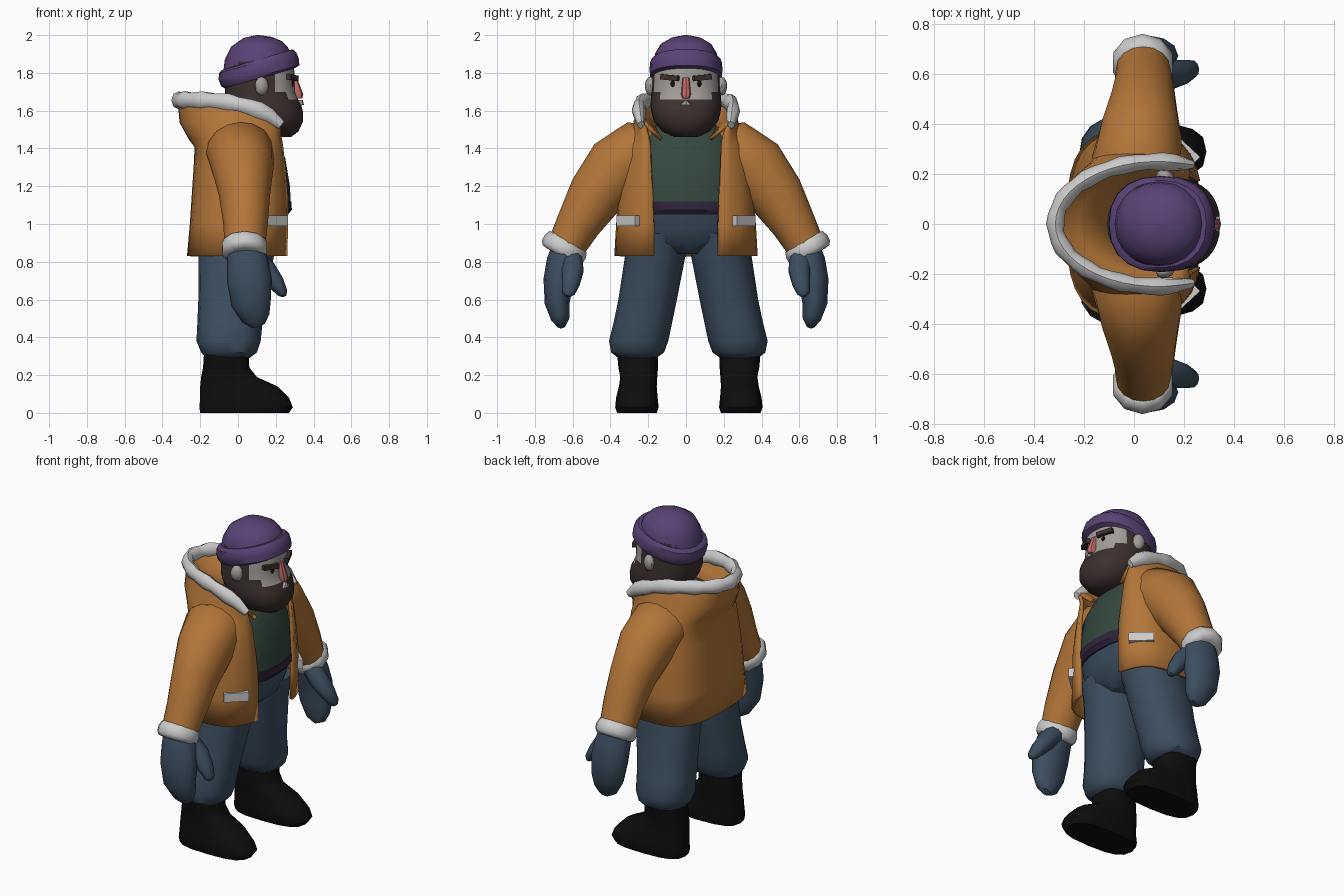
import bpy, bmesh, math
from mathutils import Vector, Matrix, Euler

if "Cube" in bpy.data.objects:
    bpy.data.objects.remove(bpy.data.objects["Cube"])

COLORS = dict(orange=(.45, .18, .04), blue=(.045, .075, .115), purple=(.1, .055, .18),
              black=(.004, .004, .004), beard=(.045, .03, .028), skin=(.36, .34, .32),
              green=(.035, .065, .05), nose=(.6, .16, .15), belt=(.03, .018, .045))
MATS = {}


def mat(key):
    if key not in MATS:
        MATS[key] = bpy.data.materials.new(key)
        MATS[key].diffuse_color = (*COLORS[key], 1)
    return MATS[key]


def finish(name, bm, color=None, mirror=False, angle=40):
    bmesh.ops.recalc_face_normals(bm, faces=bm.faces)
    me = bpy.data.meshes.new(name)
    bm.to_mesh(me)
    bm.free()
    ob = bpy.data.objects.new(name, me)
    bpy.context.collection.objects.link(ob)
    if color:
        me.materials.append(mat(color))
    bpy.ops.object.select_all(action='DESELECT')
    ob.select_set(True)
    bpy.context.view_layer.objects.active = ob
    bpy.ops.object.shade_smooth_by_angle(angle=math.radians(angle))
    if mirror:
        m = ob.modifiers.new('mirror', 'MIRROR')
        m.use_axis = (False, True, False)
    return ob


def skin_rings(rings, closed=True):
    bm = bmesh.new()
    vs = [[bm.verts.new(p) for p in r] for r in rings]
    n = len(vs[0])
    for a, b in zip(vs, vs[1:]):
        for i in range(n if closed else n - 1):
            j = (i + 1) % n
            bm.faces.new((a[i], a[j], b[j], b[i]))
    if closed:
        bm.faces.new(vs[0])
        bm.faces.new(vs[-1])
    return bm


def spow(v, e):
    return math.copysign(abs(v) ** e, v)


def oval(x0, x1, cy, ry, zb, zf, n=16, p=2.3):
    """Level or tilted superellipse, zb at the back and zf at the front."""
    pts = []
    for i in range(n):
        t = 2 * math.pi * i / n
        c = spow(math.cos(t), 2 / p)
        pts.append(((x0 + x1) / 2 + (x1 - x0) / 2 * c, cy + ry * spow(math.sin(t), 2 / p),
                    zb + (zf - zb) * (c + 1) / 2))
    return pts


def stack(name, rows, color=None, mirror=False, n=16, p=2.3, angle=40):
    """rows: x0, x1, centre y, half width, z (back) [, z front]"""
    return finish(name, skin_rings([oval(*r[:5], r[-1], n, p) for r in rows]), color, mirror, angle)


def tube(name, rows, color=None, mirror=False, n=12, ref=(1, 0, 0), angle=50):
    """rows: x, y, z, radius across, radius along ref"""
    P = [Vector(r[:3]) for r in rows]
    rings = []
    for i, r in enumerate(rows):
        d = (P[min(i + 1, len(P) - 1)] - P[max(i - 1, 0)]).normalized()
        a = d.cross(Vector(ref)).normalized()
        b = a.cross(d)
        rings.append([P[i] + a * r[3] * math.cos(t) + b * r[4] * math.sin(t)
                      for t in (2 * math.pi * k / n for k in range(n))])
    return finish(name, skin_rings(rings), color, mirror, angle)


def solid(name, loc, size, rot=(0, 0, 0), color=None, ball=False, mirror=True):
    bm = bmesh.new()
    M = Matrix.LocRotScale(Vector(loc), Euler(rot), Vector(size))
    if ball:
        bmesh.ops.create_uvsphere(bm, u_segments=10, v_segments=6, radius=.5, matrix=M)
    else:
        bmesh.ops.create_cube(bm, size=1, matrix=M)
    return finish(name, bm, color, mirror)


# boots and trousers
boots = stack('boots', [(-.2, .27, .275, .105, 0), (-.205, .29, .275, .115, .03), (-.2, .27, .275, .11, .08),
                        (-.2, .21, .27, .1, .14), (-.195, .1, .265, .098, .19), (-.185, .06, .268, .105, .24),
                        (-.18, .055, .272, .108, .32)], 'black', True, p=2.8)
boots.location.y = .015
legs = stack('trouser_legs', [(-.17, .06, .27, .1, .29), (-.195, .1, .268, .14, .32), (-.22, .12, .263, .157, .38),
                              (-.215, .13, .24, .155, .48), (-.21, .15, .215, .155, .6),
                              (-.21, .19, .175, .16, .83), (-.2, .22, .16, .16, .95)], 'blue', True)
legs.location.y = .012
stack('trouser_seat', [(-.14, .14, 0, .12, .84), (-.21, .21, 0, .27, .9), (-.21, .24, 0, .31, .98),
                       (-.2, .265, 0, .31, 1.08)], 'blue', n=24)

# sweater with dark hem
stack('sweater_hem', [(-.2, .265, 0, .3, 1.05), (-.2, .285, 0, .31, 1.075), (-.2, .283, 0, .31, 1.12)], 'belt', n=24)
stack('sweater', [(-.2, .28, 0, .31, 1.1), (-.2, .275, 0, .31, 1.2), (-.2, .25, 0, .3, 1.35),
                  (-.17, .2, 0, .25, 1.46), (-.1, .15, 0, .15, 1.53)], 'green', n=24)


# jacket shell, open at the front, running up into the hood and back down its lining
def open_ring(xb, xf, ry, gap, zb, zf, p, n=29):
    t0 = math.asin((gap / ry) ** (p / 2))
    cx, rx = (xb + xf) / 2, (xf - xb) / 2
    xe = cx + rx * spow(math.cos(t0), 2 / p)
    pts = []
    for i in range(n):
        t = t0 + (2 * math.pi - 2 * t0) * i / (n - 1)
        x = cx + rx * spow(math.cos(t), 2 / p)
        s = max(0, (x - xb) / (xe - xb))
        pts.append(Vector((x, ry * spow(math.sin(t), 2 / p), zb + (zf - zb) * min(s, 1) ** 3)))
    return pts


rim = open_ring(-.315, .5, .25, .238, 1.655, 1.545, 2)
jacket_rings = [open_ring(*r) for r in (
    (-.26, .26, .37, .17, .83, .83, 3), (-.245, .265, .36, .17, 1.0, 1.0, 3),
    (-.235, .265, .35, .175, 1.15, 1.15, 3), (-.225, .26, .335, .185, 1.3, 1.3, 2.8),
    (-.22, .255, .32, .19, 1.41, 1.42, 2.6), (-.25, .27, .295, .2, 1.45, 1.47, 2.4),
    (-.3, .33, .27, .215, 1.54, 1.51, 2.2))] + [rim] + [
    open_ring(-.23, .4, .21, .19, 1.57, 1.5, 2), open_ring(-.1, .3, .16, .13, 1.51, 1.45, 2)]
jacket = finish('jacket_and_hood', skin_rings(jacket_rings, False), 'orange', angle=50)
sol = jacket.modifiers.new('thickness', 'SOLIDIFY')
sol.thickness = .02
sol.offset = 0

# fur trim along the hood rim
fur = []
for i, v in enumerate(rim):
    end = i in (0, len(rim) - 1)
    r = .022 if end else .036 + .004 * (i % 3)
    fur.append((v.x + (.012 if end else 0), v.y, v.z - (.02 if end else 0), r * .85, r * 1.1))
tube('hood_fur', fur, n=8, ref=(0, 0, 1))

# sleeves, cuffs, pockets
tube('sleeves', [(.0, .15, 1.38, .13, .17), (.01, .25, 1.385, .165, .18), (.025, .36, 1.3, .175, .165),
                 (.035, .48, 1.15, .148, .135), (.04, .57, 1.0, .118, .118), (.035, .645, .86, .098, .105)],
     'orange', True, n=16)
tube('cuffs', [(.035, .645 + .5 * o, .87 - .87 * o, r, r) for o, r in
               ((-.05, .095), (-.04, .115), (-.01, .125), (.02, .123), (.04, .11), (.045, .08))],
     None, True, n=10)
solid('pocket_trim', (.195, .3, 1.017), (.05, .145, .055), (0, 0, math.radians(47)))

# mittens
tube('mittens', [(.035, .63, .89, .075, .095), (.05, .655, .8, .083, .11), (.06, .675, .7, .08, .118),
                 (.07, .682, .58, .066, .105), (.095, .665, .5, .05, .075), (.11, .66, .46, .022, .035)],
     'blue', True)
tube('mitten_thumbs', [(.08, .61, .83, .055, .06), (.15, .6, .755, .055, .06), (.2, .61, .69, .045, .05),
                       (.237, .622, .635, .028, .035), (.245, .625, .618, .012, .015)],
     'blue', True, n=10, ref=(0, 1, 0))

# head: bearded all round, bare skin on the upper front
head = stack('head_and_beard', [(.13, .28, 0, .06, 1.46), (.05, .32, 0, .125, 1.49), (0, .345, 0, .17, 1.545),
                                (-.04, .345, 0, .183, 1.59), (-.06, .335, 0, .188, 1.63),
                                (-.07, .318, 0, .186, 1.66), (-.07, .302, 0, .183, 1.7),
                                (-.07, .3, 0, .18, 1.75), (-.07, .3, 0, .178, 1.8), (-.06, .29, 0, .17, 1.86)],
             'beard', n=32)
head.data.materials.append(mat('skin'))
for f in head.data.polygons:
    if 1.66 < f.center.z < 1.85 and f.center.x > (.25 if f.center.z < 1.7 else .19):
        f.material_index = 1
stack('nose', [(.28, .34, 0, .018, 1.665), (.28, .346, 0, .026, 1.685), (.28, .312, 0, .018, 1.775)], 'nose', n=8)
stack('mouth', [(.3, .349, 0, .036, 1.63), (.3, .343, 0, .004, 1.657)], 'skin', n=8)
solid('eyebrows', (.285, .084, 1.775), (.035, .1, .028), (math.radians(5), 0, math.radians(24)), 'beard')
solid('eyes', (.28, .068, 1.742), (.034, .03, .046), (0, 0, .3), 'black', True)
solid('ears', (.125, .19, 1.73), (.075, .055, .1), (0, 0, -.3), 'skin', True)

# knitted hat with turned-up brim
stack('hat_brim', [(-.065, .3, 0, .178, 1.715, 1.825), (-.09, .325, 0, .191, 1.73, 1.84),
                   (-.103, .322, 0, .193, 1.765, 1.875), (-.1, .308, 0, .19, 1.8, 1.91),
                   (-.085, .29, 0, .175, 1.815, 1.925)], 'purple', n=20)
stack('hat_dome', [(-.08, .285, 0, .172, 1.79, 1.89), (-.07, .265, 0, .164, 1.87, 1.935),
                   (-.035, .235, 0, .133, 1.94, 1.967), (.03, .18, 0, .075, 1.985, 1.99),
                   (.095, .115, 0, .01, 2.0, 2.0)], 'purple', n=20, p=2.1)

for m in bpy.data.materials:
    if m.users and not m.is_grease_pencil:
        m.use_nodes = True
        m.node_tree.nodes["Principled BSDF"].inputs["Base Color"].default_value = m.diffuse_color
